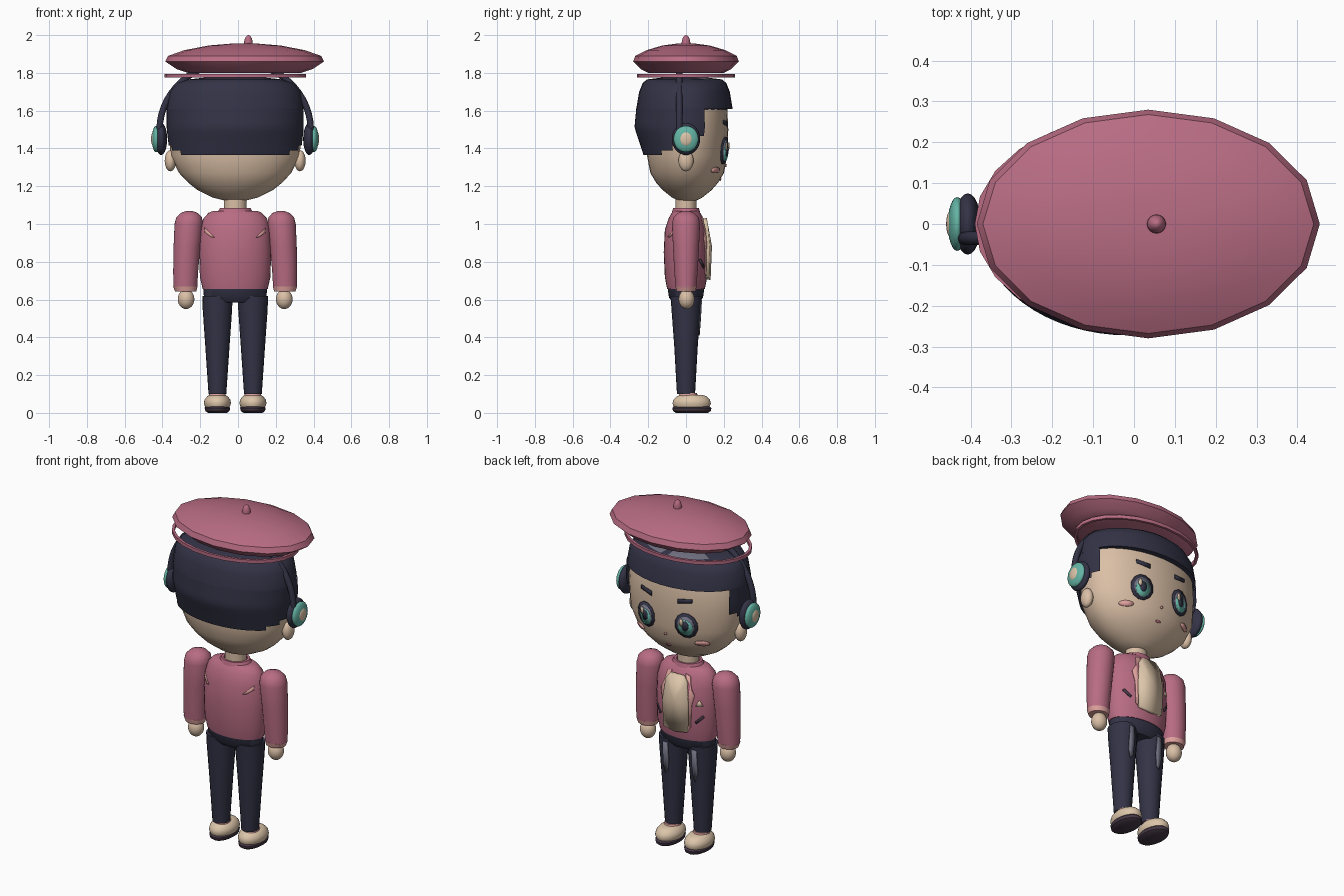
import bpy, bmesh, math
from mathutils import Vector

if "Cube" in bpy.data.objects:
    bpy.data.objects.remove(bpy.data.objects["Cube"])

X0 = -0.015  # body centre line


def material(name, rgb):
    m = bpy.data.materials.new(name)
    m.use_nodes = True
    m.diffuse_color = (*rgb, 1)
    m.node_tree.nodes["Principled BSDF"].inputs["Base Color"].default_value = (*rgb, 1)
    return m


PINK = material("rose", (0.48, 0.15, 0.23))
SKIN = material("skin", (0.70, 0.52, 0.38))
NAVY = material("navy", (0.033, 0.033, 0.062))
TEAL = material("teal", (0.13, 0.46, 0.38))
BLUSH = material("light pink", (0.74, 0.36, 0.34))
GREY = material("slate grey", (0.16, 0.16, 0.22))
SOLE = material("dark plum", (0.06, 0.04, 0.06))
CREAM = material("cream", (0.72, 0.56, 0.40))


def finish(name, bm, mats, angle=40):
    me = bpy.data.meshes.new(name)
    bm.to_mesh(me)
    bm.free()
    for m in mats:
        me.materials.append(m)
    ob = bpy.data.objects.new(name, me)
    bpy.context.collection.objects.link(ob)
    bpy.ops.object.select_all(action="DESELECT")
    ob.select_set(True)
    bpy.context.view_layer.objects.active = ob
    bpy.ops.object.shade_smooth_by_angle(angle=math.radians(angle))
    return ob


def lathe(name, prof, mats, cx=X0, cy=0, seg=32, keep=None, paint=None, side=1, angle=40):
    """Stack of ellipses; each row is (z, rx, ry[, sideways shift])."""
    bm = bmesh.new()
    rings = []
    for z, rx, ry, *dx in prof:
        c = cx + side * (dx[0] if dx else 0)
        turn = [2 * math.pi * i / seg for i in range(seg)]
        rings.append([bm.verts.new((c + rx * math.cos(a), cy + ry * math.sin(a), z)) for a in turn])
    for lo, hi in zip(rings, rings[1:]):
        for i in range(seg):
            j = (i + 1) % seg
            bm.faces.new((lo[i], lo[j], hi[j], hi[i]))
    if keep:
        bad = [f for f in bm.faces if not keep(f.calc_center_median())]
        bmesh.ops.delete(bm, geom=bad, context="FACES")
    else:
        bm.faces.new(rings[0][::-1])
        bm.faces.new(rings[-1])
    if paint:
        for f in bm.faces:
            f.material_index = paint(f.calc_center_median())
    return finish(name, bm, mats, angle)


def ball(name, centre, size, mat):
    bm = bmesh.new()
    bmesh.ops.create_uvsphere(bm, u_segments=24, v_segments=14, radius=1)
    bmesh.ops.scale(bm, vec=size, verts=bm.verts)
    bmesh.ops.translate(bm, vec=centre, verts=bm.verts)
    return finish(name, bm, [mat], 60)


def radii(prof, z):
    z = min(max(z, prof[0][0]), prof[-1][0])
    for a, b in zip(prof, prof[1:]):
        if z <= b[0]:
            t = (z - a[0]) / (b[0] - a[0])
            return [a[k] + t * (b[k] - a[k]) for k in (1, 2)]


def plate(name, pts, mat, prof, cx=X0, cy=0, lift=0.003, thick=0.006, side=1):
    """Thin patch that follows a lathe surface; pts are (x, z) from cx."""
    bm = bmesh.new()

    def on_surface(x, z):
        rx, ry = radii(prof, z)
        y = cy + side * (ry * math.sqrt(max(0, 1 - (x / rx) ** 2)) + lift)
        return bm.verts.new((cx + x, y, z))
    n = len(pts)
    mid = on_surface(sum(p[0] for p in pts) / n, sum(p[1] for p in pts) / n)
    rim = [on_surface(*p) for p in pts]
    for i in range(n):
        f = bm.faces.new((mid, rim[i], rim[(i + 1) % n]))
        f.normal_update()
        if f.normal.y * side < 0:
            f.normal_flip()
    ob = finish(name, bm, [mat])
    mod = ob.modifiers.new("thickness", "SOLIDIFY")
    mod.thickness, mod.offset = thick, 0
    return ob


def oval(x, z, rx, rz, n=12):
    turn = [2 * math.pi * (i + 0.5) / n for i in range(n)]
    return [(x + rx * math.cos(a), z + rz * math.sin(a)) for a in turn]


def flip(pts, s):
    return [(s * x, z) for x, z in pts]


# Head and hair
head = [(1.12, .04, .04), (1.14, .12, .08), (1.18, .20, .13), (1.22, .25, .165), (1.27, .297, .195),
        (1.36, .342, .212), (1.5, .352, .218), (1.62, .345, .212), (1.74, .29, .18)]
HY = 0.006
lathe("head", head, [SKIN], cy=HY)
nape = [(1.365, .345, .222), (1.43, .354, .243), (1.51, .363, .27), (1.615, .363, .26)]
rows = [(1.365 + 0.025 * i, *radii(nape, 1.365 + 0.025 * i)) for i in range(11)]
lathe("back_hair", rows, [NAVY], cy=-0.003, seg=64,
      keep=lambda c: c.y < min(0.1, -0.15 + 2.2 * (c.z - 1.365)))
crown = [(1.605, .34, .20), (1.61, .364, .255), (1.70, .35, .24), (1.745, .315, .222),
         (1.765, .25, .20), (1.775, .16, .12)]
lathe("crown_hair", crown, [NAVY, GREY], cy=-0.008,
      paint=lambda c: 1 if c.z > 1.755 and c.y > 0.09 and abs(c.x) > 0.03 else 0)
lathe("neck", [(1.03, .06, .055), (1.15, .06, .055)], [SKIN])

# Face
for s, tag in ((1, "left"), (-1, "right")):
    ball(tag + "_ear", (X0 + s * .343, 0, 1.335), (.03, .04, .056), SKIN)
    for part, mat, o, lift in (
            ("eye_outline", NAVY, (.13, 1.39, .064, .074), .004),
            ("eye_white", GREY, (.13, 1.388, .048, .058), .007),
            ("iris", TEAL, (.13, 1.378, .04, .047), .010),
            ("pupil", NAVY, (.13, 1.39, .02, .03), .013)):
        plate(tag + "_" + part, flip(oval(*o), s), mat, head, cy=HY, lift=lift)
    plate(tag + "_eye_glint", oval(s * .13 + .02, 1.41, .011, .022, 8), CREAM, head, cy=HY, lift=.016)
    plate(tag + "_brow", flip([(.085, 1.515), (.165, 1.53), (.165, 1.55), (.085, 1.54)], s),
          NAVY, head, cy=HY)
    plate(tag + "_cheek", oval(s * .2, 1.285, .036, .016), BLUSH, head, cy=HY)
plate("nose", oval(0, 1.31, .008, .008, 6), BLUSH, head, cy=HY)
plate("mouth", oval(0, 1.235, .016, .006, 8), PINK, head, cy=HY)

# Beret
lathe("beret", [(1.80, .30, .20), (1.82, .36, .24), (1.86, .42, .28), (1.89, .405, .268),
                (1.92, .32, .21), (1.945, .19, .125), (1.955, .07, .05)], [PINK], cx=.035, seg=16, angle=30)
ball("beret_nub", (.055, 0, 1.955), (.023, .023, .045), PINK)
brim = [(1.775, .36, .245), (1.775, .375, .26), (1.795, .375, .26), (1.795, .36, .245), (1.775, .36, .245)]
lathe("beret_band", brim, [PINK], seg=24, keep=lambda c: True)

# Headphones
for s, tag in ((1, "left"), (-1, "right")):
    for part, x, size, mat in (("cushion", .392, (.032, .075, .085), NAVY),
                               ("shell", .418, (.023, .066, .07), TEAL),
                               ("cap", .431, (.014, .036, .04), CREAM)):
        ball(tag + "_headphone_" + part, (X0 + s * x, 0, 1.45), size, mat)
curve = bpy.data.curves.new("headphone_band", "CURVE")
curve.dimensions = "3D"
curve.bevel_depth = 0.017
curve.bevel_resolution = 2
curve.use_fill_caps = True
curve.materials.append(NAVY)
path = curve.splines.new("POLY")
path.points.add(28)
for i, p in enumerate(path.points):
    a = math.pi * i / 28
    p.co = (X0 + .4 * math.cos(a), -.035, 1.5 + .36 * math.sin(a), 1)
band = bpy.data.objects.new("headphone_band", curve)
bpy.context.collection.objects.link(band)

# Jacket
torso = [(.655, .172, .10), (.72, .187, .112), (.85, .19, .118), (.97, .185, .112),
         (1.03, .168, .092), (1.06, .14, .075), (1.07, .115, .065)]
lathe("jacket", torso, [PINK])
lathe("collar", [(1.06, .095, .075), (1.085, .08, .068), (1.085, .065, .058), (1.06, .06, .05)], [PINK])
plate("shirt_panel", [(-.075, .715), (0, .705), (.075, .715), (.08, .87), (.065, 1.0), (.04, 1.03),
                      (-.04, 1.03), (-.065, 1.0), (-.08, .87)], CREAM, torso, lift=.008, thick=.026)
for s, tag in ((1, "left"), (-1, "right")):
    plate(tag + "_lapel", flip([(.07, .72), (.088, .74), (.095, .87), (.108, .93), (.088, .97),
                                (.075, 1.03), (.045, 1.04), (.07, .95)], s), BLUSH, torso)
    plate(tag + "_pocket_slit", flip([(.11, .775), (.118, .765), (.155, .805), (.147, .815)], s),
          SOLE, torso)
    plate(tag + "_back_tab", flip([(.11, .93), (.125, .93), (.16, .955), (.16, .98)], s),
          BLUSH, torso, side=-1)
plate("chest_badge", [(-.15, .87), (-.115, .87), (-.132, .905)], CREAM, torso)

# Arms and hands
sleeve = [(.665, .063, .055, .264), (.75, .066, .062, .262), (.88, .071, .069, .255), (1.0, .075, .074, .246),
          (1.035, .068, .067, .244), (1.058, .046, .045, .243), (1.07, .014, .014, .243)]
for s, tag in ((1, "left"), (-1, "right")):
    lathe(tag + "_sleeve", sleeve, [PINK], side=s)
    lathe(tag + "_cuff", [(.642, .056, .05, .262), (.668, .064, .056, .264)], [BLUSH], side=s)
    ball(tag + "_hand", (X0 + s * .26, .003, .602), (.044, .042, .052), SKIN)

# Trousers and shoes
lathe("hips", [(.585, .12, .07), (.61, .165, .09), (.665, .17, .098)], [NAVY])
leg = [(.1, .047, .048), (.35, .064, .062), (.55, .078, .077), (.62, .08, .082)]
for s, tag in ((1, "left"), (-1, "right")):
    cx = X0 + s * .094
    lathe(tag + "_leg", leg, [NAVY], cx=cx, seg=20)
    plate(tag + "_leg_patch", flip([(-.012, .43), (.004, .41), (.018, .46), (.016, .60), (-.016, .60),
                                    (-.018, .5)], s), GREY, leg, cx=cx)
    lathe(tag + "_sock", [(.07, .05, .055), (.105, .042, .046)], [BLUSH], cx=cx, cy=.012, seg=20)
    lathe(tag + "_shoe", [(.03, .064, .093), (.05, .072, .102), (.07, .068, .096), (.088, .054, .078),
                          (.096, .04, .055)], [CREAM], cx=cx, cy=.03, angle=60)
    lathe(tag + "_sole", [(0, .05, .085), (.01, .064, .1), (.026, .068, .104), (.034, .062, .095)],
          [SOLE], cx=cx, cy=.031)
